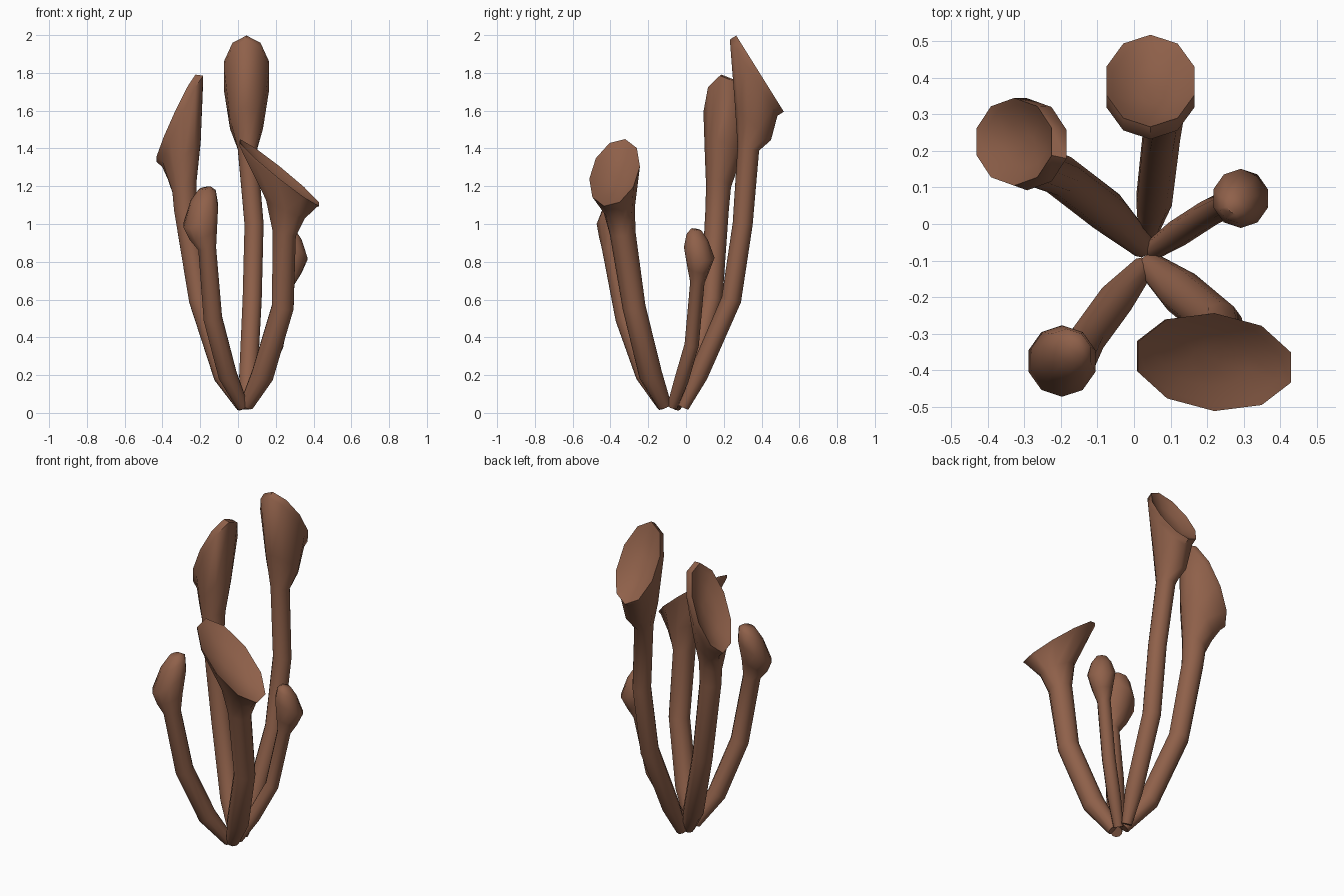
import bpy, bmesh, math
from mathutils import Vector

brown = bpy.data.materials.new("mushroom_brown")
brown.diffuse_color = (0.275, 0.118, 0.068, 1)
SIDES = 10


def oval(bm, x, y, z, rx, ry, gx, gy, shear=0):
    """Oval cross-section seen from above, tilted by slopes gx and gy."""
    out = []
    for i in range(SIDES):
        a = 2 * math.pi * (i + 0.5) / SIDES
        dx = 1.02 * rx * math.cos(a)
        dy = ry * math.sin(a) + shear * dx
        out.append(bm.verts.new((x + dx, y + dy, z + gx * dx + gy * dy)))
    return out


def stem_ring(bm, c, r, tangent):
    """Round cross-section at right angles to the stem."""
    rot = Vector((0, 0, 1)).rotation_difference(tangent)
    out = []
    for i in range(SIDES):
        a = 2 * math.pi * (i + 0.5) / SIDES
        out.append(bm.verts.new(c + rot @ Vector((r * math.cos(a), r * math.sin(a), 0))))
    return out


def mushroom(name, stem, head, dish=0, lip=0.0, lip_scale=1.0):
    bm = bmesh.new()
    pts = [Vector(s[:3]) for s in stem] + [Vector(head[0][:3])]
    rings = []
    for i, s in enumerate(stem):
        t = (pts[i + 1] - pts[i]).normalized()
        if i:
            t += (pts[i] - pts[i - 1]).normalized()
        rings.append(stem_ring(bm, pts[i], s[3], t))
    rings += [oval(bm, *h) for h in head[:-1]]
    x, y, z, rx, ry, gx, gy, *shear = head[-1]
    layers = [(1, 0)]
    if dish:
        # blunt lip, then the sunken face inside the tilted rim
        layers = [(lip_scale, lip), (1, 0), (0.87, dish * 0.25), (0.55, dish * 0.8), (0.2, dish)]
    n = Vector((-gx, -gy, 1)).normalized()
    for k, d in layers:
        c = Vector((x, y, z)) - n * d
        rings.append(oval(bm, *c, rx * k, ry * k, gx, gy, *shear))
    for a, b in zip(rings, rings[1:]):
        for i in range(SIDES):
            j = (i + 1) % SIDES
            bm.faces.new((a[i], a[j], b[j], b[i]))
    bm.faces.new(rings[0][::-1])
    bm.faces.new(rings[-1])
    bmesh.ops.recalc_face_normals(bm, faces=bm.faces)
    me = bpy.data.meshes.new(name)
    bm.to_mesh(me)
    bm.free()
    me.materials.append(brown)
    ob = bpy.data.objects.new(name, me)
    bpy.context.collection.objects.link(ob)
    bpy.ops.object.select_all(action='DESELECT')
    ob.select_set(True)
    bpy.context.view_layer.objects.active = ob
    bpy.ops.object.shade_smooth_by_angle(angle=math.radians(60))


# tall mushroom at the back, cap tilted backward
mushroom("back_mushroom",
         [(0.04, -0.015, 0.03, 0.03), (0.055, 0.065, 0.2, 0.051),
          (0.075, 0.24, 0.6, 0.053), (0.085, 0.30, 1.0, 0.053)],
         [(0.05, 0.33, 1.4, 0.053, 0.057, 0, -0.2),
          (0.045, 0.355, 1.53, 0.09, 0.095, 0, -0.9),
          (0.045, 0.392, 1.796, 0.124, 0.126, 0, -1.6)], 0.045, 0.04)

# left mushroom, cap tilted outward
mushroom("left_mushroom",
         [(0.025, -0.06, 0.035, 0.035), (-0.075, 0.035, 0.2, 0.058),
          (-0.205, 0.135, 0.6, 0.058), (-0.28, 0.165, 1.08, 0.062)],
         [(-0.283, 0.172, 1.2, 0.066, 0.066, 0.5, -0.1),
          (-0.285, 0.19, 1.34, 0.09, 0.09, 1.1, -0.2),
          (-0.328, 0.225, 1.56, 0.106, 0.12, 2.1, -0.4)], 0.045, 0.04, 1.05)

# front right mushroom with the wide oval cap
mushroom("front_right_mushroom",
         [(0.045, -0.115, 0.04, 0.038), (0.13, -0.187, 0.2, 0.062),
          (0.237, -0.275, 0.56, 0.061)],
         [(0.245, -0.335, 0.95, 0.063, 0.068, -0.2, 0.1),
          (0.25, -0.355, 1.08, 0.105, 0.084, -0.5, 0.1),
          (0.22, -0.378, 1.272, 0.216, 0.134, -0.78, 0.25, -0.07)], 0.045, 0.015, 0.97)

# front left closed bud
mushroom("front_left_bud",
         [(0.025, -0.12, 0.035, 0.032), (-0.055, -0.215, 0.2, 0.052),
          (-0.133, -0.322, 0.5, 0.052), (-0.163, -0.395, 0.87, 0.05)],
         [(-0.183, -0.39, 0.95, 0.074, 0.07, 0.4, 0.3),
          (-0.197, -0.375, 1.045, 0.094, 0.098, 0.55, 0.45),
          (-0.184, -0.357, 1.145, 0.068, 0.07, 0.4, 0.4),
          (-0.175, -0.352, 1.19, 0.032, 0.032, 0.2, 0.2)])

# small right bud
mushroom("right_bud",
         [(0.05, -0.072, 0.035, 0.028), (0.12, -0.025, 0.17, 0.038),
          (0.205, 0.03, 0.36, 0.038), (0.265, 0.06, 0.69, 0.038)],
         [(0.28, 0.065, 0.76, 0.058, 0.058, -0.3, -0.2),
          (0.292, 0.07, 0.85, 0.077, 0.081, -0.45, -0.35),
          (0.285, 0.06, 0.93, 0.054, 0.057, -0.35, -0.3),
          (0.28, 0.055, 0.97, 0.026, 0.028, -0.2, -0.2)])
